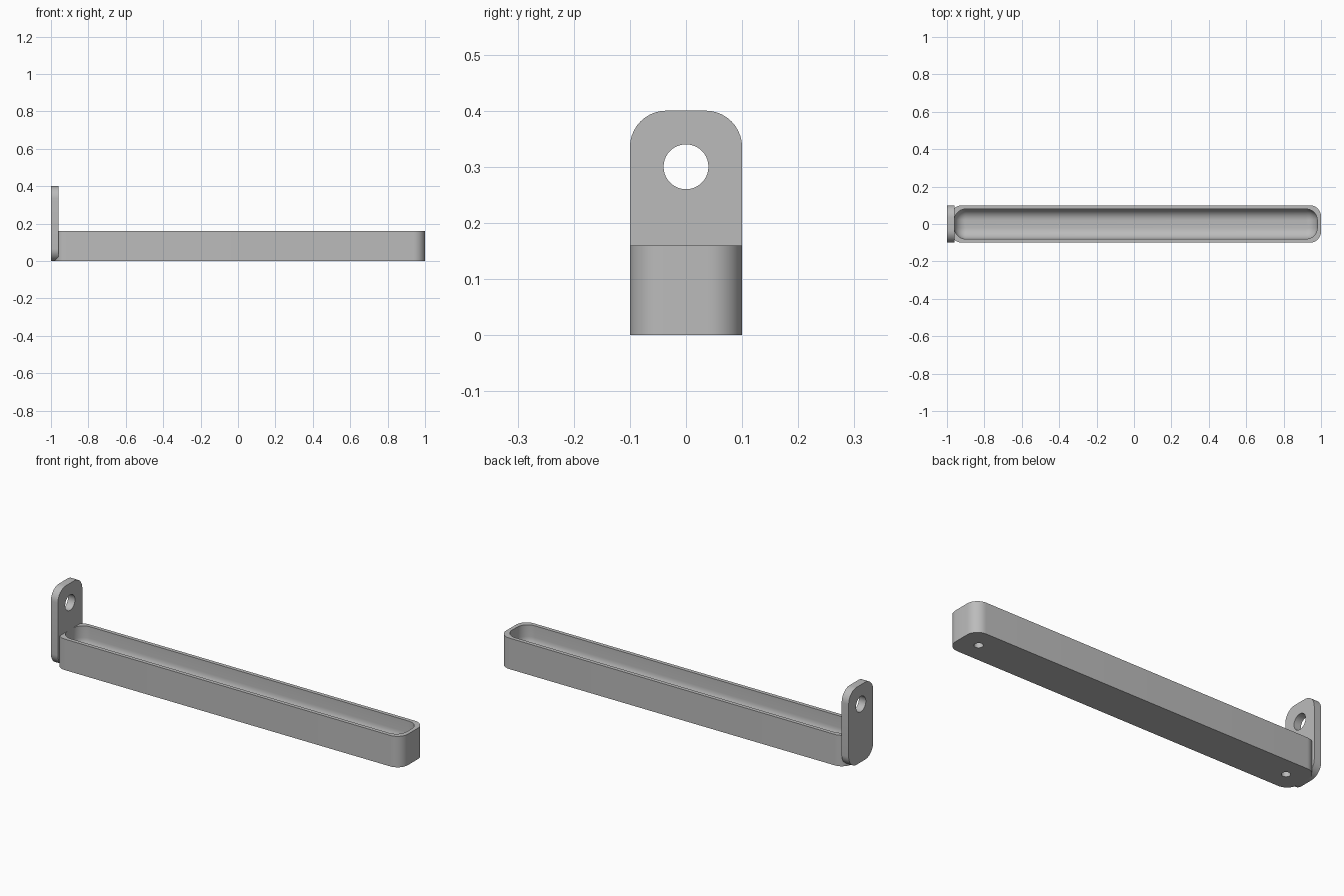
import bpy, bmesh, math
from mathutils import Vector

cube = bpy.data.objects.get("Cube")
if cube:
    bpy.data.objects.remove(cube, do_unlink=True)

grey = bpy.data.materials.new("plain grey")
grey.use_nodes = True
colour = (0.5, 0.5, 0.5, 1)
grey.diffuse_color = colour
grey.node_tree.nodes["Principled BSDF"].inputs["Base Color"].default_value = colour


def rounded_rect(cx, cy, hx, hy, r, steps=10):
    """Outline points of a rectangle with rounded corners, counter-clockwise."""
    pts = []
    for k, (sx, sy) in enumerate([(1, 1), (-1, 1), (-1, -1), (1, -1)]):
        for i in range(steps + 1):
            a = math.pi / 2 * (k + i / steps)
            pts.append((cx + sx * (hx - r) + r * math.cos(a),
                        cy + sy * (hy - r) + r * math.sin(a)))
    return pts


def circle(cx, cy, r, n=32):
    return [(cx + r * math.cos(2 * math.pi * i / n),
             cy + r * math.sin(2 * math.pi * i / n)) for i in range(n)]


def ring(bm, pts, place):
    return [bm.verts.new(place(*p)) for p in pts]


def bridge(bm, a, b):
    n = len(a)
    for i in range(n):
        bm.faces.new((a[i], a[(i + 1) % n], b[(i + 1) % n], b[i]))


def fill(bm, loops, normal):
    """Flat face bounded by the first loop, with the other loops as holes."""
    edges = [bm.edges.get((l[i - 1], l[i])) for l in loops for i in range(len(l))]
    bmesh.ops.triangle_fill(bm, use_beauty=True, edges=edges, normal=normal)


def finish(bm, name):
    bmesh.ops.remove_doubles(bm, verts=bm.verts, dist=1e-5)
    bmesh.ops.recalc_face_normals(bm, faces=bm.faces)
    mesh = bpy.data.meshes.new(name)
    bm.to_mesh(mesh)
    bm.free()
    obj = bpy.data.objects.new(name, mesh)
    bpy.context.collection.objects.link(obj)
    mesh.materials.append(grey)
    bpy.ops.object.select_all(action='DESELECT')
    obj.select_set(True)
    bpy.context.view_layer.objects.active = obj
    bpy.ops.object.shade_smooth_by_angle(angle=math.radians(35))
    return obj


# Tray: straight outer wall, flat rim, cavity with a rounded floor edge
tray_x, half_len, half_wid, height = 0.01, 0.99, 0.1, 0.16
wall, corner, floor = 0.02, 0.06, 0.04
sections = [(0, 0, corner), (0, height, corner), (wall, height, corner)]
for i in range(10):
    a = math.pi / 2 * i / 9
    inset = corner * (1 - math.cos(a))
    sections.append((wall + inset, floor + corner * (1 - math.sin(a)),
                     max(corner - inset, 0)))
bm = bmesh.new()
rings = [ring(bm, rounded_rect(tray_x, 0, half_len - d, half_wid - d, r),
              lambda x, y, z=z: Vector((x, y, z))) for d, z, r in sections]
for a, b in zip(rings, rings[1:]):
    bridge(bm, a, b)
bm.faces.new(rings[-1])

# Blind holes under both ends of the tray
mouths = []
for x in (-0.88, 0.9):
    low, high = [ring(bm, circle(x, 0, 0.021), lambda u, v, z=z: Vector((u, v, z)))
                 for z in (0, 0.025)]
    bridge(bm, low, high)
    bm.faces.new(high)
    mouths.append(low)
fill(bm, [rings[0]] + mouths, (0, 0, -1))
finish(bm, "tray")

# Upright hanging tab with a round hole
bm = bmesh.new()
outline, hole = rounded_rect(0, 0.2, 0.1, 0.2, 0.065), circle(0, 0.3, 0.04, 40)
sides = []
for x in (-1, -0.96):
    place = lambda y, z, x=x: Vector((x, y, z))
    sides.append((ring(bm, outline, place), ring(bm, hole, place)))
for a, b in zip(*sides):
    bridge(bm, a, b)
for loops, nx in zip(sides, (-1, 1)):
    fill(bm, loops, (nx, 0, 0))
finish(bm, "hanging_tab")
